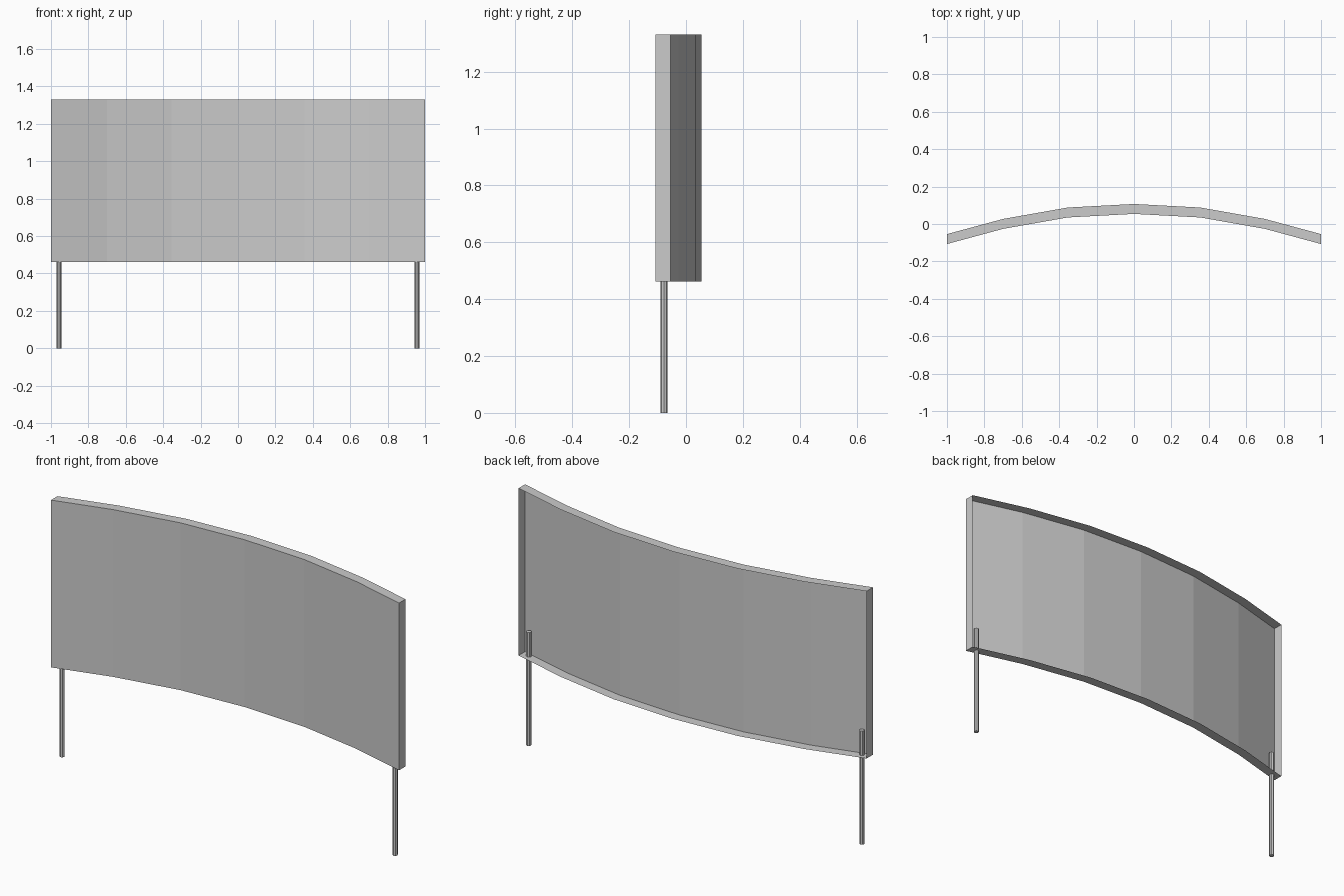
import bpy, bmesh

if "Cube" in bpy.data.objects:
    bpy.data.objects.remove(bpy.data.objects["Cube"])

BOTTOM, TOP, DEPTH = 0.462, 1.331, 0.053
# half of the curved plan line of the front sheet (x, y)
HALF = [(0.0, 0.054), (0.355, 0.035), (0.70, -0.026), (1.0, -0.107)]
plan = [(-x, y) for x, y in reversed(HALF[1:])] + HALF


def curved_panel(name):
    """Thin curved front sheet with a rim folded back around it, open behind."""
    bm = bmesh.new()
    sections = []
    for x, y in plan:
        ring = [(y + DEPTH, BOTTOM), (y, BOTTOM), (y, TOP), (y + DEPTH, TOP)]
        sections.append([bm.verts.new((x, py, pz)) for py, pz in ring])
    # bottom rim, front sheet and top rim
    for a, b in zip(sections, sections[1:]):
        for i in range(3):
            bm.faces.new((a[i], b[i], b[i + 1], a[i + 1]))
    # end rims
    bm.faces.new(sections[0])
    bm.faces.new(list(reversed(sections[-1])))
    bmesh.ops.recalc_face_normals(bm, faces=bm.faces)
    # the front sheet must face the front
    front = min(bm.faces, key=lambda f: -abs(f.normal.y))
    if front.normal.y > 0:
        bmesh.ops.reverse_faces(bm, faces=bm.faces)
    mesh = bpy.data.meshes.new(name)
    bm.to_mesh(mesh)
    bm.free()
    obj = bpy.data.objects.new(name, mesh)
    bpy.context.collection.objects.link(obj)


def leg(name, side):
    """Slim post passing through the bottom rim."""
    height = 0.59
    bpy.ops.mesh.primitive_cylinder_add(
        vertices=8, radius=0.0125, depth=height,
        location=(side * 0.957, -0.077, height / 2))
    bpy.context.object.name = name


curved_panel("curved_panel")
leg("left_leg", -1)
leg("right_leg", 1)
